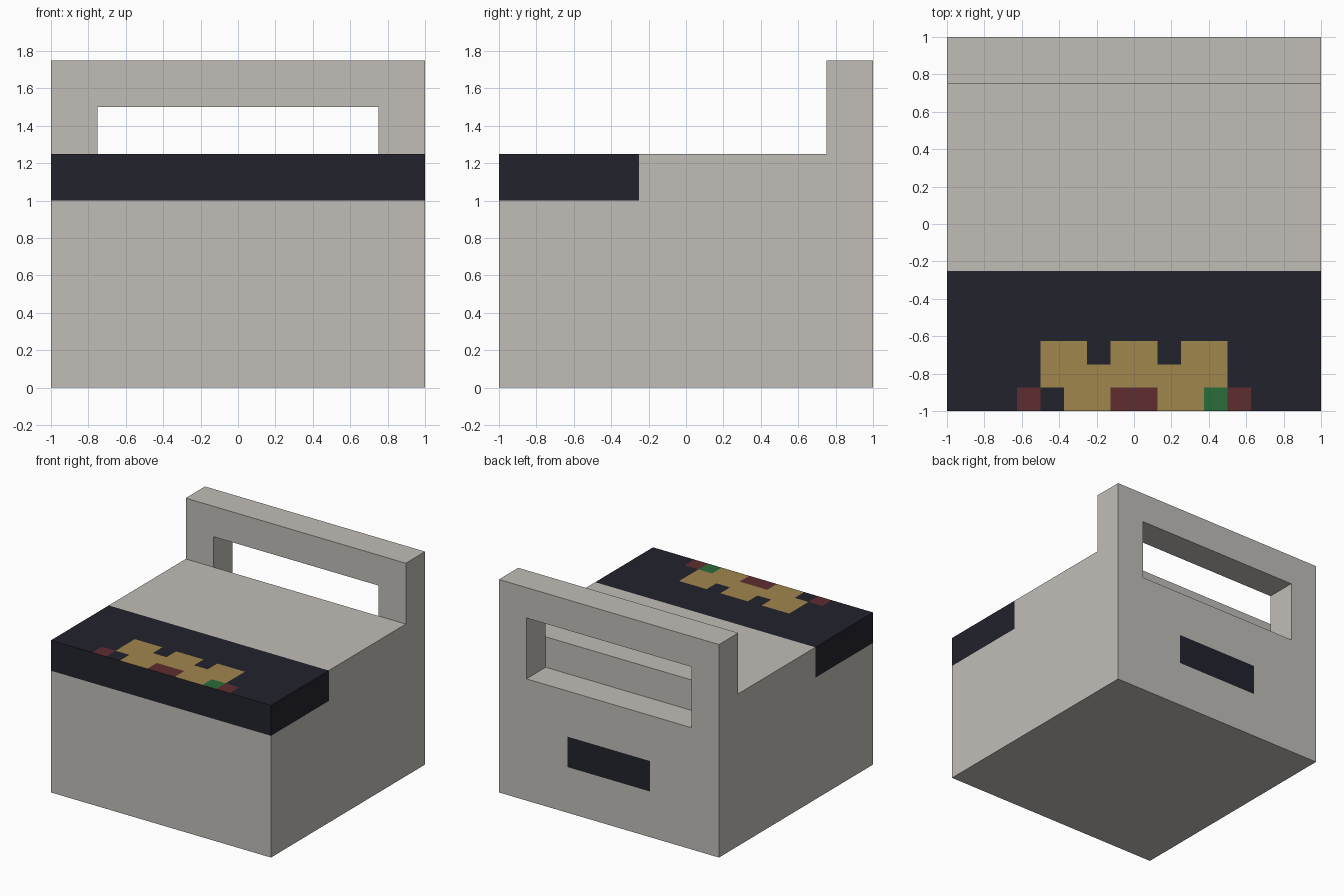
import bpy
import bmesh
from mathutils import Vector

if "Cube" in bpy.data.objects:
    bpy.data.objects.remove(bpy.data.objects["Cube"])


def linear(c):
    c /= 255
    return c / 12.92 if c <= 0.04045 else ((c + 0.055) / 1.055) ** 2.4


def material(name, rgb):
    m = bpy.data.materials.new(name)
    m.diffuse_color = (*[linear(c) for c in rgb], 1)
    m.use_nodes = True
    m.node_tree.nodes["Principled BSDF"].inputs["Base Color"].default_value = m.diffuse_color
    return m


STONE, NAVY, GOLD, RED, GREEN = range(5)
MATS = [material("warm_grey", (193, 190, 184)), material("dark_navy", (34, 34, 45)),
        material("gold", (160, 134, 77)), material("dark_red", (95, 45, 48)),
        material("green", (42, 108, 58))]

# Block layout: main block plus a raised back wall with a grip slot
XS = [-1, -0.75, 0.75, 1]
YS = [-1, -0.25, 0.75, 1]
ZS = [0, 1, 1.25, 1.5, 1.75]
GRID = (XS, YS, ZS)


def solid(cell):
    if any(not 0 <= i < len(g) - 1 for i, g in zip(cell, GRID)):
        return False
    x, y, z = [(g[i] + g[i + 1]) / 2 for i, g in zip(cell, GRID)]
    if y < 0.75:
        return z < 1.25
    return not (abs(x) < 0.75 and 1 < z < 1.5)


bm = bmesh.new()
verts = {}


def vert(key):
    if key not in verts:
        verts[key] = bm.verts.new([g[i] for g, i in zip(GRID, key)])
    return verts[key]


# Outer skin: one quad wherever a solid cell meets empty space
for i in range(len(XS) - 1):
    for j in range(len(YS) - 1):
        for k in range(len(ZS) - 1):
            cell = (i, j, k)
            if not solid(cell):
                continue
            for axis in range(3):
                for side in (0, 1):
                    other = list(cell)
                    other[axis] += 2 * side - 1
                    if solid(other):
                        continue
                    quad = []
                    for a, b in ((0, 0), (1, 0), (1, 1), (0, 1)):
                        key = list(cell)
                        key[axis] += side
                        key[(axis + 1) % 3] += a
                        key[(axis + 2) % 3] += b
                        quad.append(vert(tuple(key)))
                    bm.faces.new(quad if side else quad[::-1])
bm.normal_update()


def cut(test, axis, value):
    """Split only the faces that pass the test, at one coordinate."""
    faces = [f for f in bm.faces if test(f, f.calc_center_median())]
    geom = set(faces)
    for f in faces:
        geom.update(f.edges, f.verts)
    co, no = Vector((0, 0, 0)), Vector((0, 0, 0))
    co[axis], no[axis] = value, 1
    bmesh.ops.bisect_plane(bm, geom=list(geom), plane_co=co, plane_no=no, dist=1e-5)


def emblem_area(f, c):
    return f.normal.z > 0.9 and c.z > 1.2 and c.y < -0.25 and abs(c.x) < 0.75


def back_area(f, c):
    return f.normal.y > 0.9 and c.y > 0.99 and c.z < 1 and abs(c.x) < 0.75


# Emblem squares on the front top, and the badge on the back
STEP = 0.125
for n in range(-5, 6):
    cut(emblem_area, 0, n * STEP)
for y in (-0.625, -0.75, -0.875):
    cut(emblem_area, 1, y)
for x in (-0.375, 0.375):
    cut(back_area, 0, x)
for z in (0.375, 0.625):
    cut(back_area, 2, z)
bm.normal_update()

EMBLEM = [".GG.GG.GG.",
          ".GGGGGGGG.",
          "R.GGRRGGER"]
INK = {".": NAVY, "G": GOLD, "R": RED, "E": GREEN}


def paint(f):
    pts = [v.co for v in f.verts]
    c = Vector([(min(p[a] for p in pts) + max(p[a] for p in pts)) / 2 for a in range(3)])
    if emblem_area(f, c) and abs(c.x) < 0.625 and c.y < -0.625:
        return INK[EMBLEM[int((-0.625 - c.y) / STEP)][int((c.x + 0.625) / STEP)]]
    if c.y < -0.25 and c.z > 1:
        return NAVY
    if back_area(f, c) and abs(c.x) < 0.375 and 0.375 < c.z < 0.625:
        return NAVY
    return STONE


for f in bm.faces:
    f.material_index = paint(f)

mesh = bpy.data.meshes.new("block_with_handle")
bm.to_mesh(mesh)
bm.free()
for m in MATS:
    mesh.materials.append(m)
bpy.context.collection.objects.link(bpy.data.objects.new("block_with_handle", mesh))
